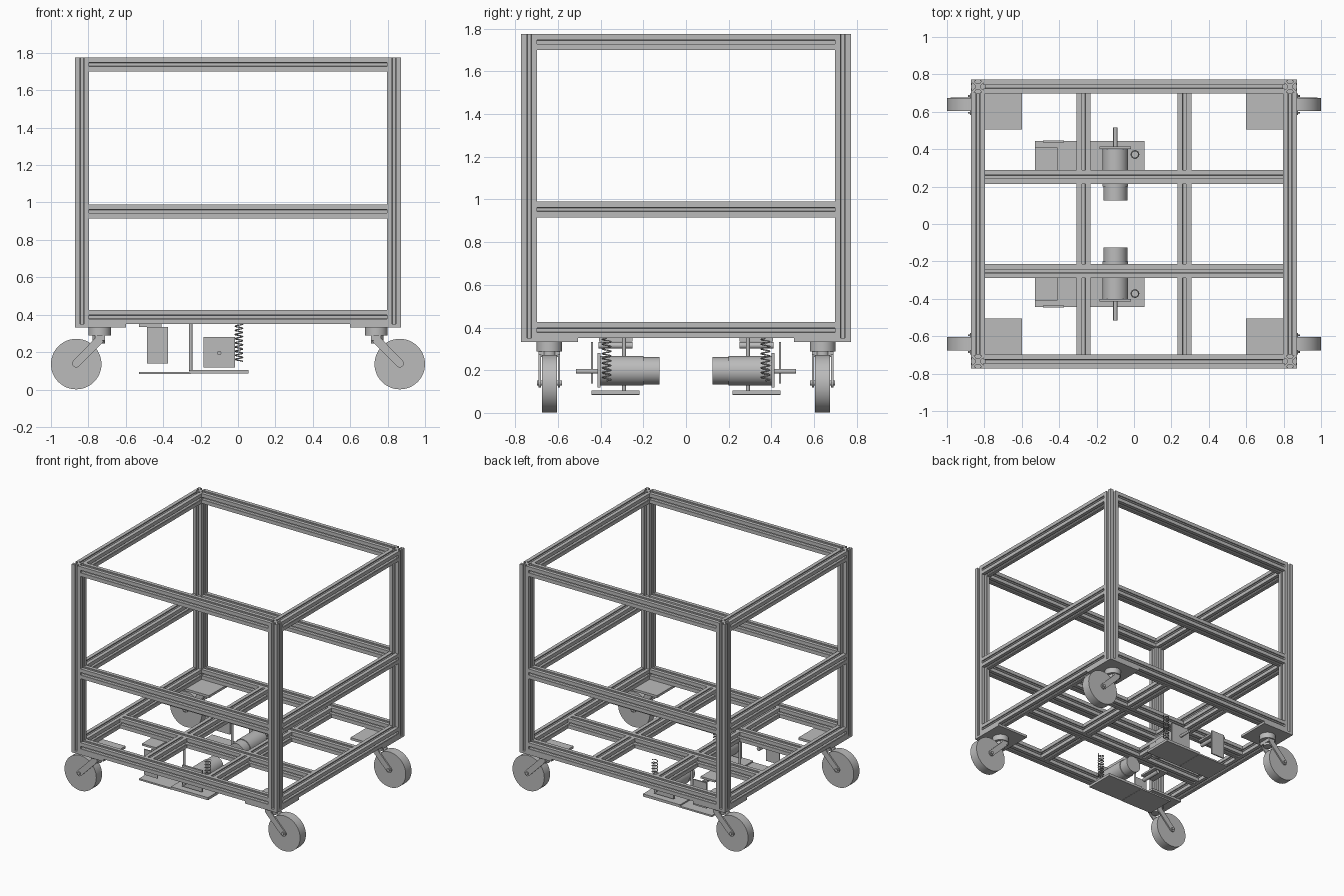
import bpy, bmesh, math
from mathutils import Vector

cube = bpy.data.objects.get("Cube")
if cube:
    bpy.data.objects.remove(cube, do_unlink=True)

metal = bpy.data.materials.new("grey metal")
metal.use_nodes = True
GREY = (0.5, 0.5, 0.5, 1)
metal.diffuse_color = GREY
metal.node_tree.nodes["Principled BSDF"].inputs["Base Color"].default_value = GREY


def finish(name, bm, smooth=False):
    bmesh.ops.recalc_face_normals(bm, faces=bm.faces)
    mesh = bpy.data.meshes.new(name)
    bm.to_mesh(mesh)
    bm.free()
    mesh.materials.append(metal)
    obj = bpy.data.objects.new(name, mesh)
    bpy.context.collection.objects.link(obj)
    if smooth:
        bpy.ops.object.select_all(action='DESELECT')
        obj.select_set(True)
        bpy.context.view_layer.objects.active = obj
        bpy.ops.object.shade_smooth_by_angle(angle=math.radians(35))
    return obj


def box(name, xs, ys, zs):
    bm = bmesh.new()
    bmesh.ops.create_cube(bm, size=1)
    for v in bm.verts:
        v.co = [(a + b) / 2 + c * abs(b - a) for (a, b), c in zip((xs, ys, zs), v.co)]
    return finish(name, bm)


def rod(name, start, end, radius, sides=32):
    a, b = Vector(start), Vector(end)
    bm = bmesh.new()
    bmesh.ops.create_cone(bm, cap_ends=True, segments=sides, radius1=radius,
                          radius2=radius, depth=(b - a).length)
    turn = (b - a).to_track_quat('Z', 'Y')
    for v in bm.verts:
        v.co = turn @ v.co + (a + b) / 2
    return finish(name, bm, True)


# slotted square extrusion: one side of the section, turned four times
W = 0.075
H = W / 2
SIDE = [(H, -H), (H, -0.01), (H - 0.007, -0.01), (H - 0.007, -0.02), (H - 0.022, -0.008),
        (H - 0.022, 0.008), (H - 0.007, 0.02), (H - 0.007, 0.01), (H, 0.01)]


def beam(name, start, end):
    a, b = Vector(start), Vector(end)
    along = b - a
    u = Vector((0, 0, 1)) if abs(along.z) < 0.01 else Vector((1, 0, 0))
    w = along.normalized().cross(u)
    bm = bmesh.new()
    ring = []
    for k in range(4):
        c, s = round(math.cos(k * math.pi / 2)), round(math.sin(k * math.pi / 2))
        ring += [bm.verts.new(a + u * (p * c - q * s) + w * (p * s + q * c)) for p, q in SIDE]
    face = bm.faces.new(ring)
    out = bmesh.ops.extrude_face_region(bm, geom=[face])
    for v in out["geom"]:
        if isinstance(v, bmesh.types.BMVert):
            v.co += along
    return finish(name, bm)


# frame: posts, three rings of rails, crossed floor beams
X, Y = 0.872 - H, 0.772 - H
BOTTOM, TOP = 0.35, 1.775
FLOOR = BOTTOM + H
sides = ((-1, "right"), (1, "left"))
ends = ((-1, "front"), (1, "back"))
for sx, lr in sides:
    for sy, fb in ends:
        beam(f"{fb}_{lr}_post", (sx * X, sy * Y, BOTTOM), (sx * X, sy * Y, TOP))
for level, z in (("bottom", FLOOR), ("middle", 0.953), ("top", TOP - H)):
    for s, fb in ends:
        beam(f"{level}_{fb}_rail", (H - X, s * Y, z), (X - H, s * Y, z))
    for s, lr in sides:
        beam(f"{level}_{lr}_rail", (s * X, H - Y, z), (s * X, Y - H, z))
CX, CY = 0.269, 0.252
for s, fb in ends:
    beam(f"{fb}_floor_beam", (H - X, s * CY, FLOOR), (X - H, s * CY, FLOOR))
for s, lr in sides:
    for y0, y1, part in ((H - Y, -CY - H, "front"), (H - CY, CY - H, "centre"), (CY + H, Y - H, "back")):
        beam(f"{lr}_{part}_floor_brace", (s * CX, y0, FLOOR), (s * CX, y1, FLOOR))


def caster(name, sx, sy):
    y = sy * 0.64
    box(name + "_plate", (sx * 0.6, sx * 0.872), (sy * 0.505, sy * 0.772), (0.332, BOTTOM))
    rod(name + "_swivel", (sx * 0.74, y, 0.288), (sx * 0.74, y, 0.333), 0.06)
    rod(name + "_stem", (sx * 0.745, y, 0.245), (sx * 0.745, y, 0.29), 0.033)
    hub = (sx * 0.865, 0.14)
    rod(name + "_wheel", (hub[0], y - 0.035, 0.136), (hub[0], y + 0.035, 0.136), 0.135, 48)
    rod(name + "_axle", (hub[0], y - 0.058, hub[1]), (hub[0], y + 0.058, hub[1]), 0.012, 16)
    # fork arms slope down and outward from the stem to the axle
    head = Vector((sx * 0.735, 0, 0.272))
    foot = Vector((hub[0], 0, hub[1]))
    d = (foot - head).normalized()
    n = Vector((-d.z, 0, d.x)) * 0.022
    for side in (-1, 1):
        bm = bmesh.new()
        outline = [head + n, head - n]
        base = math.atan2(-n.z, -n.x)
        arc = [Vector((math.cos(base + k * math.pi / 6), 0, math.sin(base + k * math.pi / 6))) * 0.022
               for k in range(7)]
        if arc[3].dot(d) < 0:
            arc = [Vector(p - 2 * d * p.dot(d)) for p in arc]
        outline += [foot + p for p in arc]
        face = bm.faces.new([bm.verts.new(p + Vector((0, y + side * 0.045 - 0.005, 0))) for p in outline])
        out = bmesh.ops.extrude_face_region(bm, geom=[face])
        for v in out["geom"]:
            if isinstance(v, bmesh.types.BMVert):
                v.co.y += 0.01
        finish(f"{name}_fork_arm_{'inner' if side == -sy else 'outer'}", bm)
    box(name + "_fork_bridge", (sx * 0.712, sx * 0.765), (y - 0.05, y + 0.05), (0.262, 0.288))


for sx, lr in sides:
    for sy, fb in ends:
        caster(f"{fb}_{lr}_caster", sx, sy)


def spring(name, x, y, z0, z1, radius, wire, turns):
    curve = bpy.data.curves.new(name, 'CURVE')
    curve.dimensions = '3D'
    curve.bevel_depth = wire
    curve.bevel_resolution = 1
    curve.use_fill_caps = True
    path = curve.splines.new('POLY')
    count = turns * 16
    path.points.add(count)
    for i, p in enumerate(path.points):
        t = i * math.tau / 16
        p.co = (x + radius * math.cos(t), y + radius * math.sin(t), z0 + (z1 - z0) * i / count, 1)
    curve.materials.append(metal)
    bpy.context.collection.objects.link(bpy.data.objects.new(name, curve))


# drive units hung below the floor, one on each side of the middle
for s, fb in ends:
    n = fb + "_drive_"
    box(n + "outer_tray", (-0.53, -0.25), (s * 0.217, s * 0.443), (0.083, 0.095))
    box(n + "motor_tray", (-0.26, 0.055), (s * 0.217, s * 0.443), (0.085, 0.105))
    rod(n + "hanger", (-0.253, s * 0.29, 0.1), (-0.253, s * 0.29, BOTTOM), 0.009, 16)
    box(n + "motor_mount", (-0.185, -0.017), (s * 0.4, s * 0.415), (0.118, 0.28))
    rod(n + "motor", (-0.1, s * 0.2, 0.197), (-0.1, s * 0.4, 0.197), 0.069)
    rod(n + "motor_cap", (-0.1, s * 0.125, 0.197), (-0.1, s * 0.2, 0.197), 0.064)
    rod(n + "shaft", (-0.1, s * 0.4, 0.195), (-0.1, s * 0.515, 0.195), 0.011, 16)
    box(n + "bracket_top", (-0.53, -0.41), (s * 0.25, s * 0.408), (0.335, BOTTOM))
    box(n + "bracket_plate", (-0.487, -0.373), (s * 0.436, s * 0.446), (0.138, 0.333))
    rod(n + "bracket_bar", (-0.44, s * 0.25, 0.316), (-0.44, s * 0.41, 0.316), 0.015, 16)
    spring(n + "spring", 0.005, s * 0.372, 0.15, BOTTOM, 0.02, 0.0035, 9)
